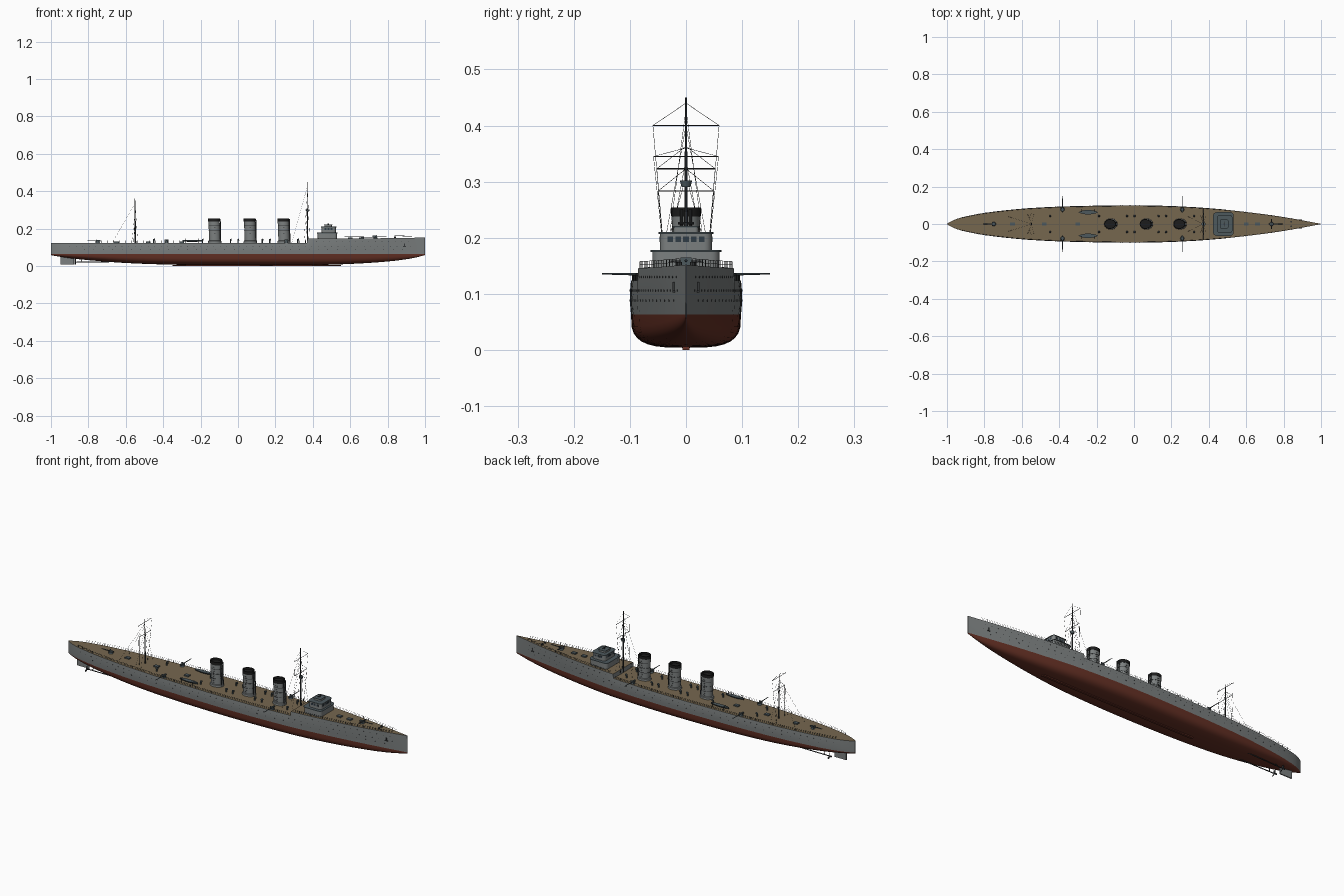
import bpy, bmesh, math
from mathutils import Vector, Matrix

if "Cube" in bpy.data.objects:
    bpy.data.objects.remove(bpy.data.objects["Cube"])

def material(name, rgb):
    m = bpy.data.materials.new(name)
    m.diffuse_color = (*rgb, 1)
    m.use_nodes = True
    m.node_tree.nodes["Principled BSDF"].inputs["Base Color"].default_value = m.diffuse_color
    return m

GREY = material("hull grey", (.20, .215, .215))
RED = material("bottom red", (.13, .03, .018))
TAN = material("deck tan", (.18, .135, .078))
DARK = material("dark metal", (.035, .038, .04))
SLATE = material("slate roof", (.075, .10, .11))
BLACK = material("funnel black", (.012, .012, .012))
GLASS = material("window glass", (.03, .045, .06))

# ---------- helpers ----------
def finish(name, bm, *mats, angle=35):
    me = bpy.data.meshes.new(name)
    bm.to_mesh(me)
    bm.free()
    for m in mats:
        me.materials.append(m)
    me.shade_smooth()
    me.set_sharp_from_angle(angle=math.radians(angle))
    ob = bpy.data.objects.new(name, me)
    bpy.context.collection.objects.link(ob)
    return ob

def cyl(bm, p0, p1, r0, r1=None, n=8):
    p0, p1 = Vector(p0), Vector(p1)
    d = p1 - p0
    M = Matrix.Translation((p0 + p1) / 2) @ d.to_track_quat('Z', 'Y').to_matrix().to_4x4()
    bmesh.ops.create_cone(bm, cap_ends=True, segments=n, radius1=r0,
                          radius2=r0 if r1 is None else r1, depth=d.length, matrix=M)

def box(bm, c, s):
    bmesh.ops.create_cube(bm, size=1, matrix=Matrix.Translation(c) @ Matrix.Diagonal((*s, 1)))

def loft(bm, rings):
    """Skin closed rings of points and cap both ends."""
    vs = [[bm.verts.new(p) for p in r] for r in rings]
    n = len(vs[0])
    faces = [bm.faces.new((a[i], a[(i + 1) % n], b[(i + 1) % n], b[i]))
             for a, b in zip(vs, vs[1:]) for i in range(n)]
    faces += [bm.faces.new(vs[0][::-1]), bm.faces.new(vs[-1])]
    bmesh.ops.recalc_face_normals(bm, faces=faces)

def oval(cx, z, rx, ry, n=24):
    return [(cx + rx * math.cos(2 * math.pi * i / n), ry * math.sin(2 * math.pi * i / n), z) for i in range(n)]

def rounded(cx, z, hx, hy, r):
    return [(cx + sx * (hx - r) + r * math.cos(a), sy * (hy - r) + r * math.sin(a), z)
            for q, (sx, sy) in enumerate([(1, 1), (-1, 1), (-1, -1), (1, -1)])
            for a in [math.radians(90 * q + 22.5 * k) for k in range(5)]]

def curve(table, x):
    """Smooth curve through (x, value) points."""
    k = max(0, min(len(table) - 2, sum(x >= t[0] for t in table) - 1))
    def slope(i):
        a, b = table[max(i - 1, 0)], table[min(i + 1, len(table) - 1)]
        return (b[1] - a[1]) / (b[0] - a[0])
    (x0, y0), (x1, y1) = table[k], table[k + 1]
    h = x1 - x0
    t = (x - x0) / h
    return ((2*t**3 - 3*t**2 + 1) * y0 + (t**3 - 2*t*t + t) * h * slope(k)
            + (3*t*t - 2*t**3) * y1 + (t**3 - t*t) * h * slope(k + 1))

# ---------- hull shape ----------
WL = .063
BEAM = [(-1, .001), (-.97, .018), (-.92, .035), (-.8, .058), (-.6, .08), (-.4, .091), (-.2, .096),
        (0, .098), (.2, .094), (.4, .083), (.6, .064), (.8, .037), (1, .001)]
KEEL = [(-1, .058), (-.95, .049), (-.85, .036), (-.6, .016), (-.3, .006), (0, .004),
        (.4, .005), (.6, .011), (.8, .024), (.93, .041), (1, .058)]

def deck_z(x):
    return .124 if x < .37 else .146 + .006 * ((x - .37) / .63) ** 2

def half(x, z):
    t = (z - WL) / (deck_z(x) - WL)
    return curve(BEAM, x) * (1 + .02 * math.sin(math.pi * t) - .25 * max(0, x - .4) * (1 - t))

xs = sorted([-1 + .04 * i for i in range(51)] + [-.98, -.945, .3685, .3715, .98])

# Hull, red below the waterline
bm = bmesh.new()
rings = []
for x in xs:
    p = 2 + 1.3 * (1 - x ** 4)
    k = curve(KEEL, x)
    side = []
    for i in range(5):
        z = deck_z(x) + (WL - deck_z(x)) * i / 4
        side.append((half(x, z), z))
    for i in range(1, 9):
        a = math.pi / 2 * (1 - i / 8)
        side.append((half(x, WL) * max(math.sin(a), 0) ** (2 / p), WL - (WL - k) * max(math.cos(a), 0) ** (2 / p)))
    pts = side + [(-y, z) for y, z in side[-2::-1]]
    rings.append([bm.verts.new((x, y, z)) for y, z in pts])
for a, b in zip(rings, rings[1:]):
    for i in range(len(a) - 1):
        f = bm.faces.new((a[i], a[i + 1], b[i + 1], b[i]))
        f.material_index = int(f.calc_center_median().z < WL - .0005)
for r in (rings[0], rings[-1]):
    bm.faces.new(r)
bmesh.ops.recalc_face_normals(bm, faces=bm.faces)
finish("hull", bm, GREY, RED)

# Deck with the forecastle step
bm = bmesh.new()
rows = [[bm.verts.new((x, s * half(x, deck_z(x)), deck_z(x))) for s in (-1, 1)] for x in xs]
for a, b in zip(rows, rows[1:]):
    f = bm.faces.new((a[0], b[0], b[1], a[1]))
    f.normal_update()
    f.material_index = int(f.normal.z < .7)
finish("deck", bm, TAN, GREY)

bm = bmesh.new()
box(bm, (.1, 0, .003), (.9, .012, .006))
finish("keel_bar", bm, RED)

# Portholes and anchors
bm = bmesh.new()
for z, x0, x1, step in [(.106, -.9, .92, .035), (.088, -.82, .88, .05), (.13, .42, .92, .035)]:
    for i in range(int((x1 - x0) / step) + 1):
        x = x0 + step * i
        for s in (-1, 1):
            y = half(x, z)
            cyl(bm, (x, s * (y - .002), z), (x, s * (y + .0008), z), .002, n=6)
finish("portholes", bm, DARK)
bm = bmesh.new()
for s in (-1, 1):
    y = s * (half(.89, .11) + .001)
    box(bm, (.89, y, .112), (.005, .004, .018))
    box(bm, (.89, y, .104), (.016, .004, .004))
finish("anchors", bm, DARK)

# Rudder, shafts and propellers
bm = bmesh.new()
box(bm, (-.913, 0, .036), (.07, .006, .055))
finish("rudder", bm, GREY)
bm = bmesh.new()
for s in (-1, 1):
    cyl(bm, (-.875, s * .03, .02), (-.58, s * .036, .024), .0025)
    cyl(bm, (-.84, s * .031, .02), (-.83, s * .015, .045), .0018)
    for k in range(3):
        a = math.radians(90 + 120 * k)
        M = (Matrix.Translation((-.87, s * .03 + .009 * math.cos(a), .02 + .009 * math.sin(a)))
             @ Matrix.Rotation(a, 4, 'X') @ Matrix.Rotation(.5, 4, 'Y') @ Matrix.Diagonal((.003, .016, .008, 1)))
        bmesh.ops.create_cube(bm, size=1, matrix=M)
finish("propellers", bm, DARK)

# Three raked funnels with caps, hoops and steam pipes
for n, x in enumerate((-.128, .062, .242), 1):
    bm = bmesh.new()
    loft(bm, [oval(x + .004, .122, .036, .03), oval(x + .004, .134, .035, .029), oval(x + .004, .136, .03, .025),
              oval(x, .24, .03, .025)])
    finish(f"funnel_{n}", bm, GREY)
    bm = bmesh.new()
    loft(bm, [oval(x, .238, .0315, .0265), oval(x, .254, .0315, .0265), oval(x, .254, .027, .022),
              oval(x, .244, .027, .022)])
    finish(f"funnel_cap_{n}", bm, BLACK)
    bm = bmesh.new()
    for z in (.165, .19, .215):
        loft(bm, [oval(x + .002, z, .031, .026), oval(x + .002, z + .0015, .031, .026)])
    for s in (-1, 1):
        cyl(bm, (x + .036, s * .008, .125), (x + .033, s * .008, .25), .0025)
        for k in range(9):
            box(bm, (x + .003, s * .0255, .145 + .01 * k), (.008, .002, .0012))
    finish(f"funnel_fittings_{n}", bm, DARK)

# Bridge: two tiers, overhanging roofs, windows, top platform
bm = bmesh.new()
for cx, hx, hy, r, z0, z1 in [(.478, .052, .06, .016, .14, .175), (.485, .038, .046, .014, .175, .207),
                              (.482, .02, .022, .006, .208, .218)]:
    loft(bm, [rounded(cx, z0, hx, hy, r), rounded(cx, z1, hx, hy, r)])
finish("bridge", bm, GREY)
bm = bmesh.new()
for cx, hx, hy, r, z in [(.478, .055, .063, .018, .175), (.485, .041, .049, .016, .207), (.482, .022, .024, .007, .218)]:
    loft(bm, [rounded(cx, z, hx, hy, r), rounded(cx, z + .003, hx, hy, r)])
finish("bridge_roofs", bm, SLATE)
bm = bmesh.new()
for k in range(-2, 3):
    for e in (-1, 1):
        box(bm, (.485 + e * .038, k * .014, .197), (.002, .010, .010))
        if abs(k) < 2:
            box(bm, (.485 + k * .016, e * .046, .197), (.011, .002, .010))
finish("bridge_windows", bm, GLASS)
bm = bmesh.new()
cyl(bm, (.482, -.014, .226), (.482, .014, .226), .002)
cyl(bm, (.482, 0, .22), (.482, 0, .227), .004)
finish("rangefinder", bm, DARK)

# Deck guns: bow, stern and four broadside mounts
def gun(name, x, y, ang, length):
    z = deck_z(x)
    R = Matrix.Translation((x, y, z)) @ Matrix.Rotation(ang, 4, 'Z')
    bm = bmesh.new()
    cyl(bm, (0, 0, 0), (0, 0, .007), .011, .008, 12)
    box(bm, (-.004, 0, .011), (.022, .007, .007))
    cyl(bm, (0, 0, .011), (length, 0, .012), .0026, .0014)
    box(bm, (.007, 0, .010), (.0025, .02, .014))
    bm.transform(R)
    finish(name, bm, SLATE)

gun("bow_gun", .735, 0, 0, .06)
gun("stern_gun", -.75, 0, math.pi, .055)
for s, side in ((-1, "starboard"), (1, "port")):
    gun(f"{side}_fore_gun", .258, s * .077, s * math.pi / 2, .073)
    gun(f"{side}_aft_gun", -.382, s * .077, s * math.pi / 2, .073)
bm = bmesh.new()
box(bm, (.735, 0, .158), (.006, .056, .003))
cyl(bm, (.84, -.012, .15), (.84, -.012, .157), .005)
cyl(bm, (.84, .012, .15), (.84, .012, .157), .005)
finish("forecastle_fittings", bm, DARK)

# Boats with davits
for s, side in ((-1, "starboard"), (1, "port")):
    bm = bmesh.new()
    rows = []
    for i in range(9):
        u = -1 + i / 4
        w = .011 * (1 - abs(u) ** 2.5) + .0006
        rows.append([(-.245 + .052 * u, s * .063 + w * math.cos(a), .138 + .002 * u * u + .009 * math.sin(a))
                     for a in [math.pi + math.pi * j / 6 for j in range(7)]])
    loft(bm, rows)
    finish(f"{side}_boat", bm, SLATE)
    bm = bmesh.new()
    for dx in (-.035, .035):
        cyl(bm, (-.245 + dx, s * .08, .124), (-.245 + dx, s * .08, .145), .001)
        cyl(bm, (-.245 + dx, s * .08, .145), (-.245 + dx, s * .063, .147), .001)
    finish(f"{side}_davits", bm, DARK)

# Masts with yards, lookout and rigging
for name, x, top, yards, fall in [("fore", .372, .45, ((.40, .059), (.323, .052)), -.085),
                                  ("main", -.548, .36, ((.345, .058), (.283, .05)), -.125)]:
    base = deck_z(x - .003)
    bm = bmesh.new()
    cyl(bm, (x, 0, base), (x - .003, 0, top), .0042, .0014)
    for z, w in yards:
        cyl(bm, (x, -w, z), (x, w, z), .001)
    finish(f"{name}_mast", bm, DARK)
    bm = bmesh.new()
    for s in (-1, 1):
        for (z, w) in yards:
            cyl(bm, (x, s * w, z), (x - .01, s * .035, base), .0004, n=4)
            cyl(bm, (x, s * w, z), (x, 0, z + .04 if z + .04 < top else top), .0004, n=4)
        for dx in (-.02, .012):
            cyl(bm, (x, 0, top - .05), (x + dx, s * .05, base), .0004, n=4)
        cyl(bm, (x, 0, top - .02), (x + fall, s * .04, base - .002), .0004, n=4)
    finish(f"{name}_rigging", bm, DARK)
bm = bmesh.new()
cyl(bm, (.372, 0, .29), (.372, 0, .302), .008, .011, 12)
finish("lookout", bm, SLATE)

# Deck vents and hatches
bm = bmesh.new()
for x in (-.45, -.19, -.04, 0, .13, .17, .32):
    for s in (-1, 1):
        cyl(bm, (x, s * .043, .12), (x, s * .043, .138), .0035)
        cyl(bm, (x - .003, s * .043, .139), (x + .006, s * .043, .141), .004, .006)
for x in (-.65, -.48, -.3, .6, .66):
    box(bm, (x, 0, deck_z(x) + .003), (.025, .018, .006))
finish("vents_and_hatches", bm, SLATE)

# Railings
bm = bmesh.new()
for x0, x1 in ((-.92, .36), (.385, .93)):
    n = round((x1 - x0) / .032)
    pts = [x0 + (x1 - x0) * i / n for i in range(n + 1)]
    for s in (-1, 1):
        P = [Vector((x, s * (half(x, deck_z(x)) - .002), deck_z(x))) for x in pts]
        for i, p in enumerate(P):
            cyl(bm, p, p + Vector((0, 0, .012)), .0006, n=4)
            if i < n:
                for h in (.006, .012):
                    cyl(bm, p + Vector((0, 0, h)), P[i + 1] + Vector((0, 0, h)), .0004, n=4)
finish("railings", bm, DARK)
